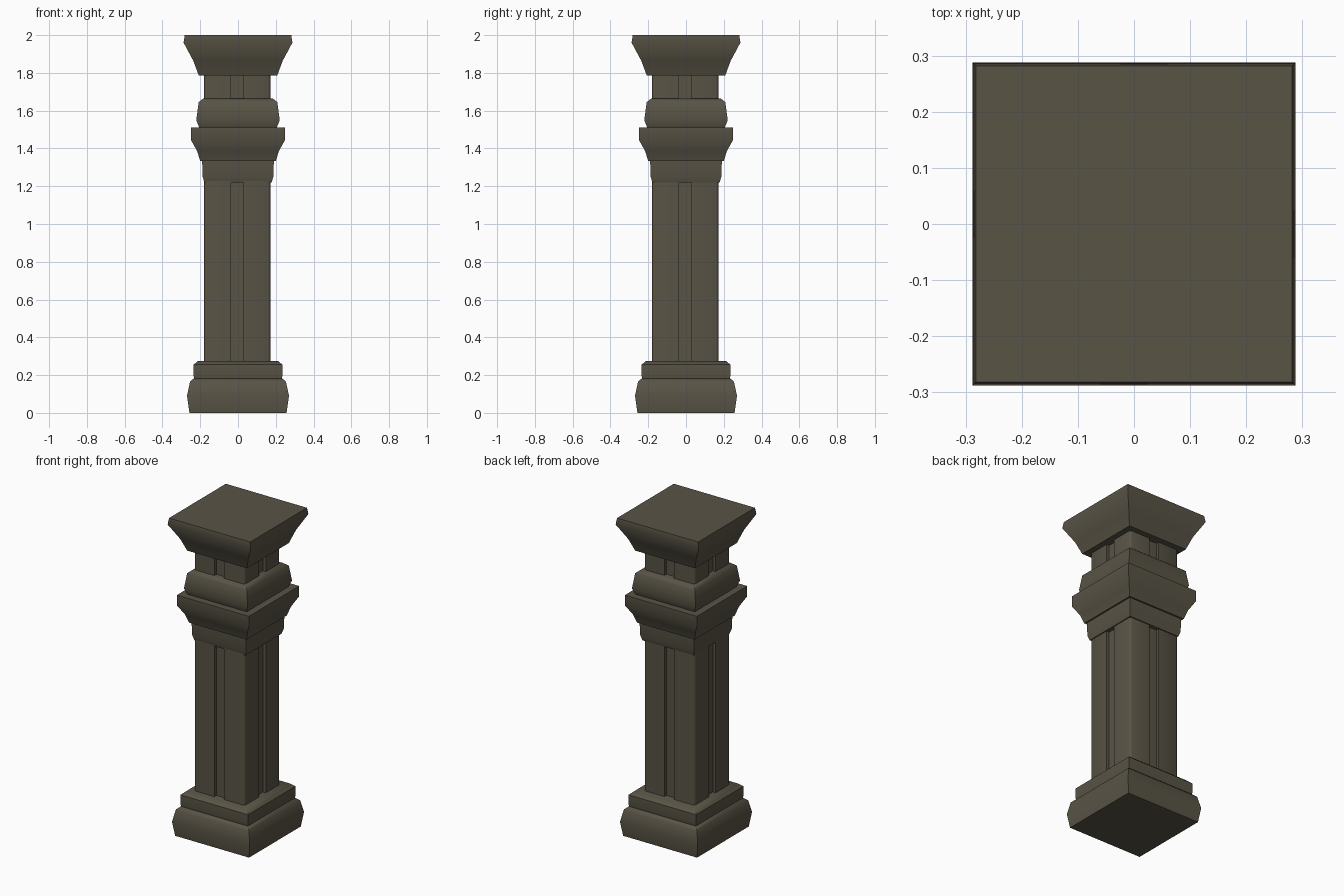
import bpy, bmesh, math

if "Cube" in bpy.data.objects:
    bpy.data.objects.remove(bpy.data.objects["Cube"])

stone = bpy.data.materials.new("dark_olive_stone")
stone.diffuse_color = (0.098, 0.087, 0.060, 1)
stone.use_nodes = True
stone.node_tree.nodes["Principled BSDF"].inputs["Base Color"].default_value = stone.diffuse_color


def finish(bm, name, angle):
    """Turn a bmesh into a named stone object with sharp edges kept."""
    bmesh.ops.recalc_face_normals(bm, faces=bm.faces)
    me = bpy.data.meshes.new(name)
    bm.to_mesh(me)
    bm.free()
    me.materials.append(stone)
    ob = bpy.data.objects.new(name, me)
    bpy.context.collection.objects.link(ob)
    bpy.ops.object.select_all(action='DESELECT')
    ob.select_set(True)
    bpy.context.view_layer.objects.active = ob
    bpy.ops.object.shade_smooth_by_angle(angle=math.radians(angle))
    return ob


def loft(name, sections, angle):
    """Skin a stack of rings (lists of 3D points) and cap both ends."""
    bm = bmesh.new()
    rings = [[bm.verts.new(p) for p in s] for s in sections]
    n = len(rings[0])
    for a, b in zip(rings, rings[1:]):
        for i in range(n):
            j = (i + 1) % n
            bm.faces.new((a[i], a[j], b[j], b[i]))
    bm.faces.new(rings[0])
    bm.faces.new(rings[-1])
    return finish(bm, name, angle)


def moulding(name, profile):
    """Square moulding from (half width, height) pairs."""
    corners = ((-1, -1), (1, -1), (1, 1), (-1, 1))
    loft(name, [[(sx * r, sy * r, z) for sx, sy in corners] for r, z in profile], 45)


# Base
moulding("base_plinth", [(0.257, 0), (0.270, 0.09), (0.254, 0.165), (0.235, 0.182)])
moulding("base_step", [(0.232, 0.18), (0.236, 0.20), (0.235, 0.255), (0.212, 0.275)])

# Shaft: square with softened corners and a groove down each side
h, c, g, d, off = 0.176, 0.014, 0.034, 0.02, -0.004
side = [(-h + c, -h), (-g, -h), (-g, -h + d), (g, -h + d), (g, -h), (h - c, -h),
        (h - c * 0.3, -h + c * 0.3)]
outline = []
for k in range(4):
    co, si = math.cos(k * math.pi / 2), math.sin(k * math.pi / 2)
    outline += [(x * co - y * si + off, x * si + y * co + off) for x, y in side]
loft("shaft", [[(x, y, z) for x, y in outline] for z in (0.27, 1.80)], 50)

# Neck and collar mouldings
moulding("neck_band", [(0.178, 1.22), (0.187, 1.25), (0.190, 1.335)])
moulding("collar", [(0.200, 1.333), (0.216, 1.385), (0.250, 1.447), (0.250, 1.512)])
moulding("upper_band", [(0.205, 1.51), (0.221, 1.55), (0.208, 1.645), (0.183, 1.665)])

# Capital
moulding("capital", [(0.208, 1.787), (0.237, 1.865), (0.288, 1.96), (0.282, 2.0)])
